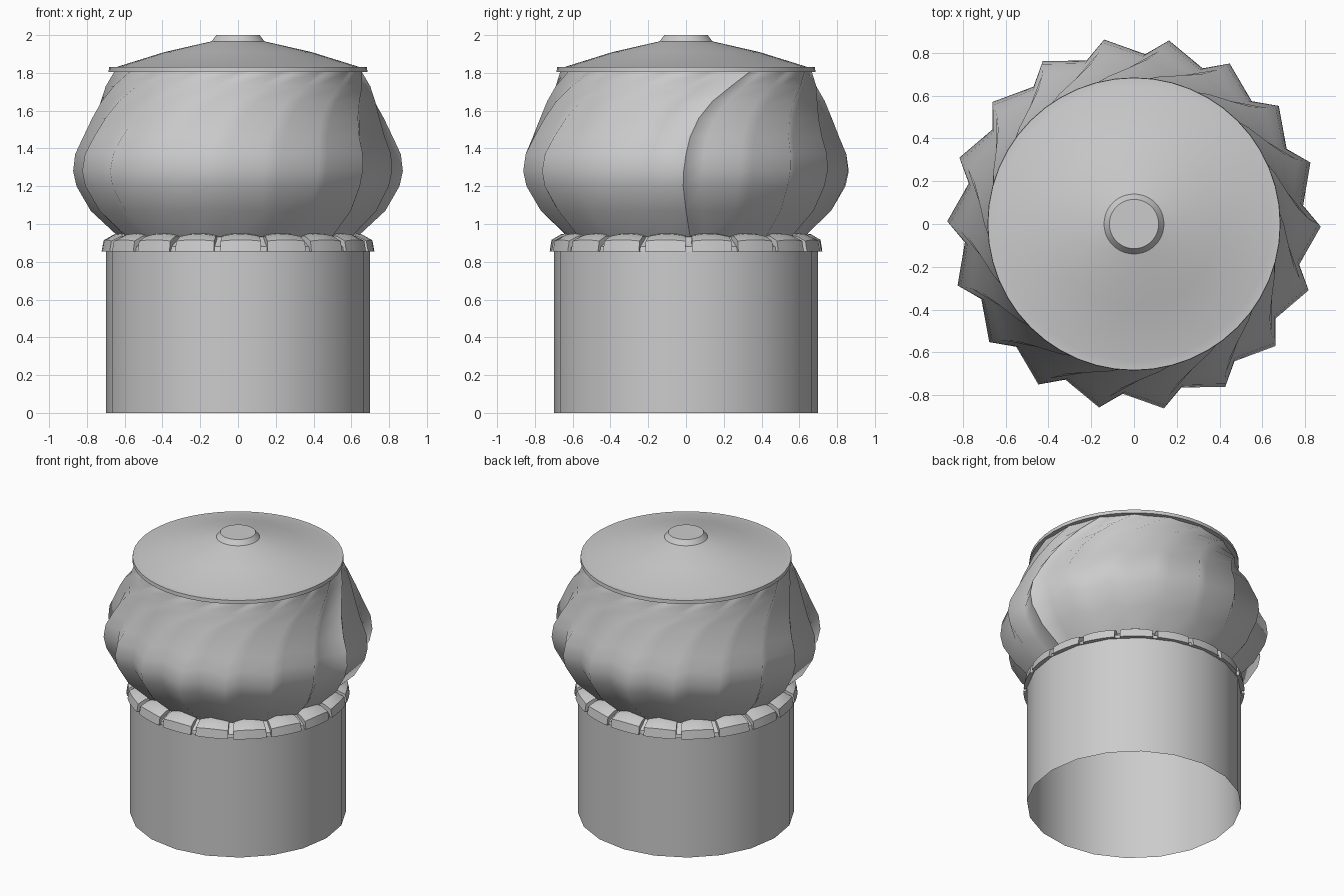
import bpy, bmesh
from math import sin, cos, radians, pi

if "Cube" in bpy.data.objects:
    bpy.data.objects.remove(bpy.data.objects["Cube"])


def make_object(name, verts, faces, angle=None):
    me = bpy.data.meshes.new(name)
    me.from_pydata(verts, [], faces)
    bm = bmesh.new()
    bm.from_mesh(me)
    bmesh.ops.recalc_face_normals(bm, faces=bm.faces)
    bm.to_mesh(me)
    bm.free()
    ob = bpy.data.objects.new(name, me)
    bpy.context.collection.objects.link(ob)
    bpy.ops.object.select_all(action='DESELECT')
    ob.select_set(True)
    bpy.context.view_layer.objects.active = ob
    if angle is None:
        bpy.ops.object.shade_smooth()
    else:
        bpy.ops.object.shade_smooth_by_angle(angle=radians(angle))
    return ob


def lathe(name, profile, sides, angle=30, cap_top=False):
    verts = [(r * cos(2 * pi * i / sides), r * sin(2 * pi * i / sides), z)
             for r, z in profile for i in range(sides)]
    faces = []
    for j in range(len(profile) - 1):
        for i in range(sides):
            k = (i + 1) % sides
            faces.append((j * sides + i, j * sides + k,
                          (j + 1) * sides + k, (j + 1) * sides + i))
    if cap_top:
        faces.append(tuple(range((len(profile) - 1) * sides, len(profile) * sides)))
    return make_object(name, verts, faces, angle)


# open duct pipe
lathe("duct_pipe", [(0.70, 0.0), (0.70, 0.86)], 20)

# collar skirt beneath the teeth
lathe("collar", [(0.695, 0.855), (0.705, 0.855), (0.70, 0.88), (0.62, 0.925), (0.60, 0.95)], 36)

# ring of crowned tabs around the collar
TABS, SEG = 18, 4
tab_profile = [(0.69, 0.855), (0.722, 0.855), (0.712, 0.91), (0.66, 0.935), (0.61, 0.94)]
lift = [0, 0, 0.006, 0.012, 0.012]
verts, faces = [], []
n = len(tab_profile)
for t in range(TABS):
    base = len(verts)
    for s in range(SEG + 1):
        u = s / SEG * 2 - 1
        a = radians(-88.8 + t * 20 + u * 8.6)
        for (r, z), h in zip(tab_profile, lift):
            verts.append((r * cos(a), r * sin(a), z + h * (1 - u * u)))
    for s in range(SEG):
        for j in range(n):
            k = (j + 1) % n
            a0, b0 = base + s * n, base + (s + 1) * n
            faces.append((a0 + j, b0 + j, b0 + k, a0 + k))
    faces.append(tuple(base + j for j in range(n)))
    faces.append(tuple(base + SEG * n + j for j in range(n)))
make_object("collar_tabs", verts, faces, 35)

# swirling vane drum: height, tip radius, valley radius, twist in degrees
VANES = 18
rows = [(0.93, 0.63, 0.60, 2), (1.07, 0.78, 0.71, 0), (1.20, 0.855, 0.78, -1),
        (1.28, 0.873, 0.795, -0.8), (1.37, 0.862, 0.785, 0), (1.46, 0.82, 0.755, 1.5),
        (1.56, 0.775, 0.73, 5), (1.65, 0.735, 0.70, 11), (1.73, 0.70, 0.675, 20),
        (1.81, 0.665, 0.65, 31)]
verts, faces = [], []
m = VANES * 2 + 1          # last column repeats the first, leaving a seam
for z, tip, valley, twist in rows:
    for i in range(m):
        r = valley if i % 2 else tip
        a = radians(twist + (i // 2) * 20 + (7 if i % 2 else 0))
        verts.append((r * cos(a), r * sin(a), z))
for j in range(len(rows) - 1):
    for i in range(m - 1):
        faces.append((j * m + i, j * m + i + 1, (j + 1) * m + i + 1, (j + 1) * m + i))
make_object("vane_drum", verts, faces)

# lid with rim, shallow cone and flat crown
lathe("lid", [(0.60, 1.805), (0.685, 1.805), (0.683, 1.83), (0.64, 1.832),
              (0.39, 1.91), (0.14, 1.967), (0.115, 2.0)], 48, 30, cap_top=True)
